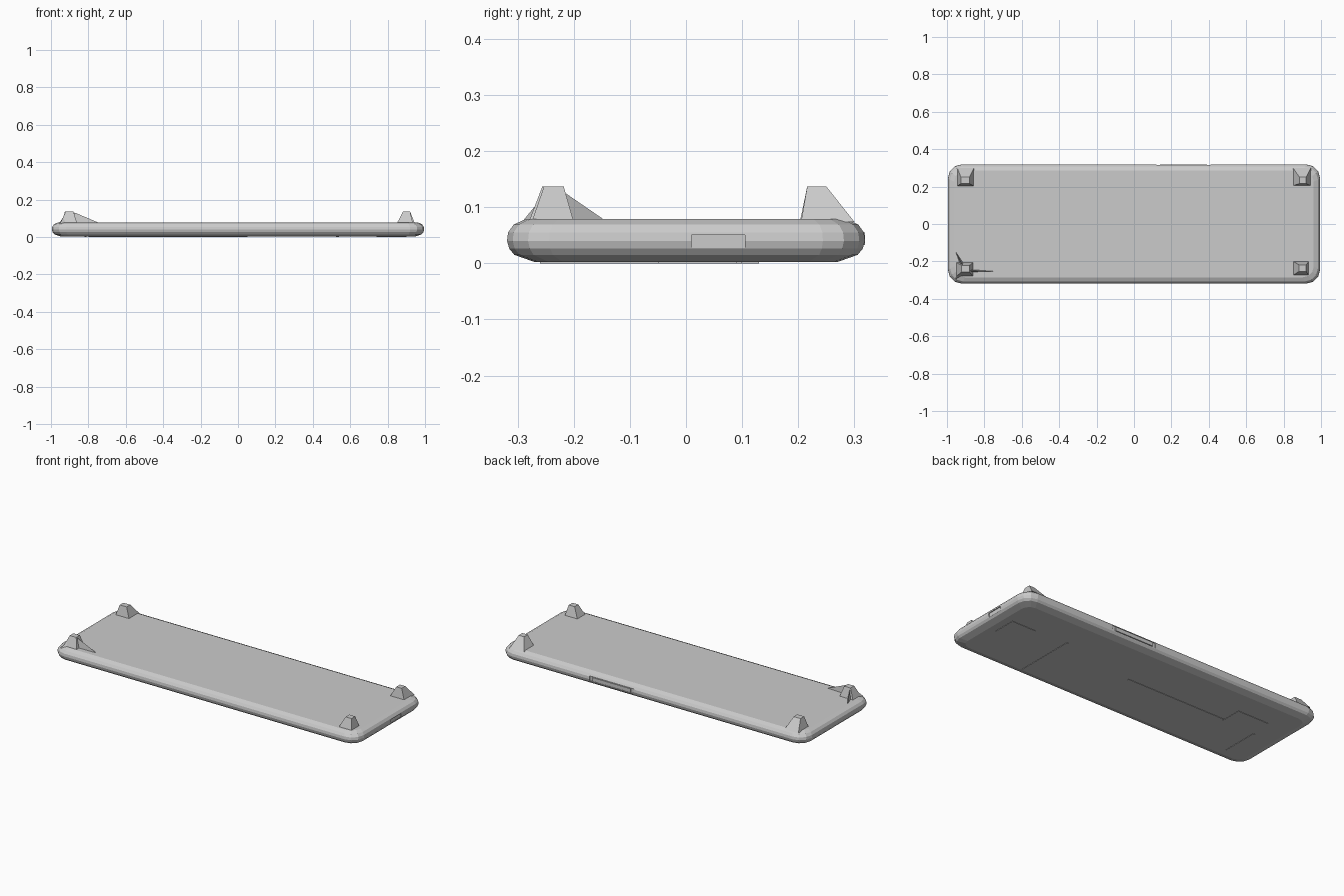
import bpy, bmesh, math

if "Cube" in bpy.data.objects:
    bpy.data.objects.remove(bpy.data.objects["Cube"])


def make_object(name, bm):
    bmesh.ops.recalc_face_normals(bm, faces=bm.faces)
    mesh = bpy.data.meshes.new(name)
    bm.to_mesh(mesh)
    bm.free()
    obj = bpy.data.objects.new(name, mesh)
    bpy.context.collection.objects.link(obj)
    return obj


def loft(name, rings):
    bm = bmesh.new()
    loops = [[bm.verts.new(p) for p in ring] for ring in rings]
    n = len(loops[0])
    for a, b in zip(loops, loops[1:]):
        for i in range(n):
            j = (i + 1) % n
            bm.faces.new((a[i], a[j], b[j], b[i]))
    bm.faces.new(loops[0][::-1])
    bm.faces.new(loops[-1])
    return make_object(name, bm)


def rect(x0, x1, y0, y1, z):
    return [(x0, y0, z), (x1, y0, z), (x1, y1, z), (x0, y1, z)]


def rounded_rect(hx, hy, r, z, steps=3):
    pts = []
    for k, (sx, sy) in enumerate([(1, 1), (-1, 1), (-1, -1), (1, -1)]):
        for s in range(steps + 1):
            a = math.pi / 2 * (k + s / steps)
            pts.append((sx * (hx - r) + r * math.cos(a),
                        sy * (hy - r) + r * math.sin(a), z))
    return pts


def block(name, x0, x1, y0, y1, z0, z1):
    return loft(name, [rect(x0, x1, y0, y1, z0), rect(x0, x1, y0, y1, z1)])


# Slab body with bevelled rim
profile = [(0.05, 0.002), (0.013, 0.015), (0.004, 0.026), (0.0, 0.04),
           (0.002, 0.055), (0.012, 0.069), (0.034, 0.079)]
body = loft("slab_body", [rounded_rect(0.995 - d, 0.319 - d, 0.075 - d * 0.5, z)
                          for d, z in profile])

# Shallow end pocket and back button recess
cutters = [block("end_pocket_cutter", 0.989, 1.05, 0.01, 0.105, 0.027, 0.05),
           block("button_recess_cutter", 0.12, 0.41, 0.313, 0.36, 0.03, 0.058)]
for c in cutters:
    c.hide_render = True
    c.hide_viewport = True
    mod = body.modifiers.new(c.name, 'BOOLEAN')
    mod.operation = 'DIFFERENCE'
    mod.object = c
    mod.solver = 'EXACT'
block("back_button", 0.14, 0.39, 0.30, 0.319, 0.033, 0.055)


# Tapered corner feet: base bounds, then top bounds
feet = {
    "foot_front_right": ((0.85, 0.935, -0.275, -0.20), (0.882, 0.92, -0.253, -0.218)),
    "foot_back_right": ((0.85, 0.945, 0.205, 0.30), (0.885, 0.92, 0.216, 0.25)),
    "foot_back_left": ((-0.945, -0.855, 0.203, 0.30), (-0.925, -0.88, 0.216, 0.25)),
    "foot_front_left": ((-0.95, -0.86, -0.28, -0.205), (-0.922, -0.88, -0.256, -0.222)),
}
for name, (base, top) in feet.items():
    loft(name, [rect(*base, 0.074), rect(*top, 0.137)])


# Thin flared webs around the front left foot
def web(name, x, y, tip, width):
    dx, dy = tip[0] - x, tip[1] - y
    length = math.hypot(dx, dy)
    px, py = -dy / length * width, dx / length * width
    bm = bmesh.new()
    a = bm.verts.new((x + px, y + py, 0.074))
    b = bm.verts.new((x - px, y - py, 0.074))
    t = bm.verts.new(tip)
    top = bm.verts.new((x, y, tip[3] if len(tip) > 3 else 0.132))
    for f in ((a, b, t), (a, b, top), (b, t, top), (t, a, top)):
        bm.faces.new(f)
    return make_object(name, bm)


web("foot_web_inner", -0.875, -0.25, (-0.75, -0.253, 0.079), 0.007)
web("foot_web_side", -0.915, -0.225, (-0.955, -0.145, 0.077), 0.012)
web("foot_web_corner", -0.91, -0.245, (-0.955, -0.295, 0.07), 0.03)

# Underside pads and seam strips
for i, (x0, x1, y0, y1) in enumerate([(0.74, 0.90, -0.05, 0.09),
                                      (-0.80, -0.60, 0.0, 0.13),
                                      (0.525, 0.54, -0.26, 0.10),
                                      (-0.60, 0.05, 0.008, 0.016),
                                      (-0.82, -0.81, -0.22, 0.0)]):
    block("underside_strip_%d" % i, x0, x1, y0, y1, 0.0, 0.004)
